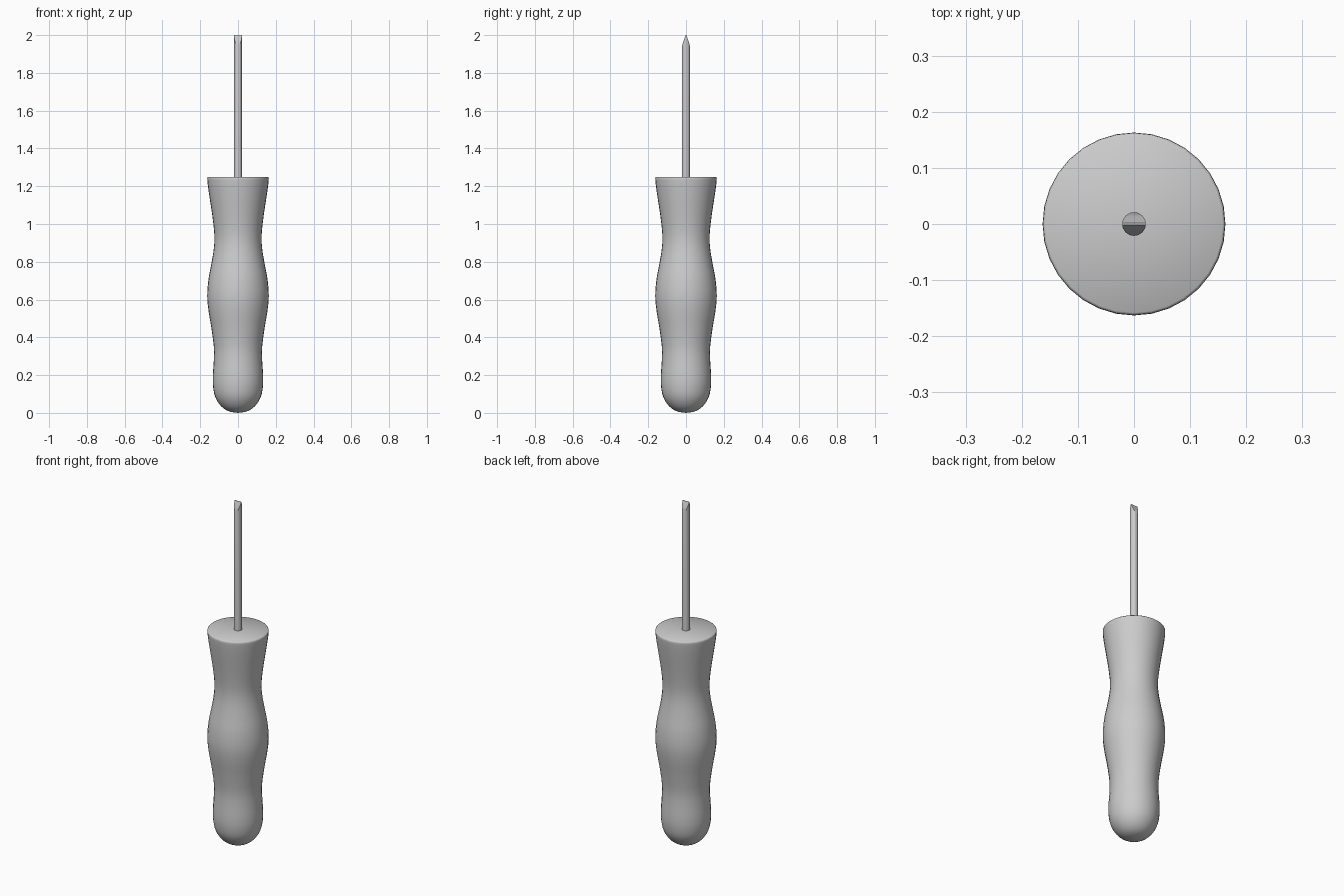
import bpy, bmesh, math
from mathutils import Vector, geometry

if "Cube" in bpy.data.objects:
    bpy.data.objects.remove(bpy.data.objects["Cube"])


def finish(bm, name, angle):
    bmesh.ops.recalc_face_normals(bm, faces=bm.faces)
    mesh = bpy.data.meshes.new(name)
    bm.to_mesh(mesh)
    bm.free()
    obj = bpy.data.objects.new(name, mesh)
    bpy.context.collection.objects.link(obj)
    bpy.ops.object.select_all(action='DESELECT')
    obj.select_set(True)
    bpy.context.view_layer.objects.active = obj
    bpy.ops.object.shade_smooth_by_angle(angle=math.radians(angle))
    return obj


def smooth_profile(pts, steps=3):
    # smooth curve through (radius, height) points
    p = [Vector((r, 0, z)) for r, z in pts]
    out = []
    for i in range(len(p) - 1):
        t0 = (p[i + 1] - p[max(i - 1, 0)]) / 6
        t1 = (p[min(i + 2, len(p) - 1)] - p[i]) / 6
        seg = geometry.interpolate_bezier(p[i], p[i] + t0, p[i + 1] - t1, p[i + 1], steps + 1)
        out += seg[:-1]
    return out + [p[-1]]


# Handle: lathed grip with rounded butt and flat top
grip = [(0, 0), (0.05, 0.009), (0.09, 0.036), (0.12, 0.083), (0.132, 0.14),
        (0.133, 0.20), (0.128, 0.28), (0.128, 0.35), (0.141, 0.45), (0.156, 0.54),
        (0.163, 0.62), (0.156, 0.71), (0.141, 0.79), (0.128, 0.87), (0.125, 0.94),
        (0.134, 1.03), (0.149, 1.13), (0.159, 1.20), (0.163, 1.24)]
profile = smooth_profile(grip) + [Vector((0.162, 0, 1.247)), Vector((0.158, 0, 1.25)),
                                  Vector((0, 0, 1.25))]
bm = bmesh.new()
verts = [bm.verts.new(v) for v in profile]
edges = [bm.edges.new(e) for e in zip(verts, verts[1:])]
bmesh.ops.spin(bm, geom=verts + edges, cent=(0, 0, 0), axis=(0, 0, 1),
               angle=math.tau, steps=32, use_duplicate=False)
bmesh.ops.remove_doubles(bm, verts=bm.verts, dist=1e-5)
finish(bm, "handle", 50)

# Blade: thin round shaft cut to a chisel edge running along x
bm = bmesh.new()
bmesh.ops.create_cone(bm, cap_ends=True, segments=32, radius1=0.021, radius2=0.021, depth=0.8)
bmesh.ops.translate(bm, verts=bm.verts, vec=(0, 0, 1.6))
for side in (-1, 1):
    for y, z, slope in ((0.0015, 2.0, 0.38), (0.013, 1.972, 0.25)):
        cut = bmesh.ops.bisect_plane(bm, geom=bm.verts[:] + bm.edges[:] + bm.faces[:],
                                     plane_co=(0, side * y, z),
                                     plane_no=(0, side, slope), clear_outer=True)
        rim = [e for e in cut["geom_cut"] if isinstance(e, bmesh.types.BMEdge)]
        bmesh.ops.holes_fill(bm, edges=[e for e in bm.edges if e.is_boundary], sides=0)
finish(bm, "blade", 30)
